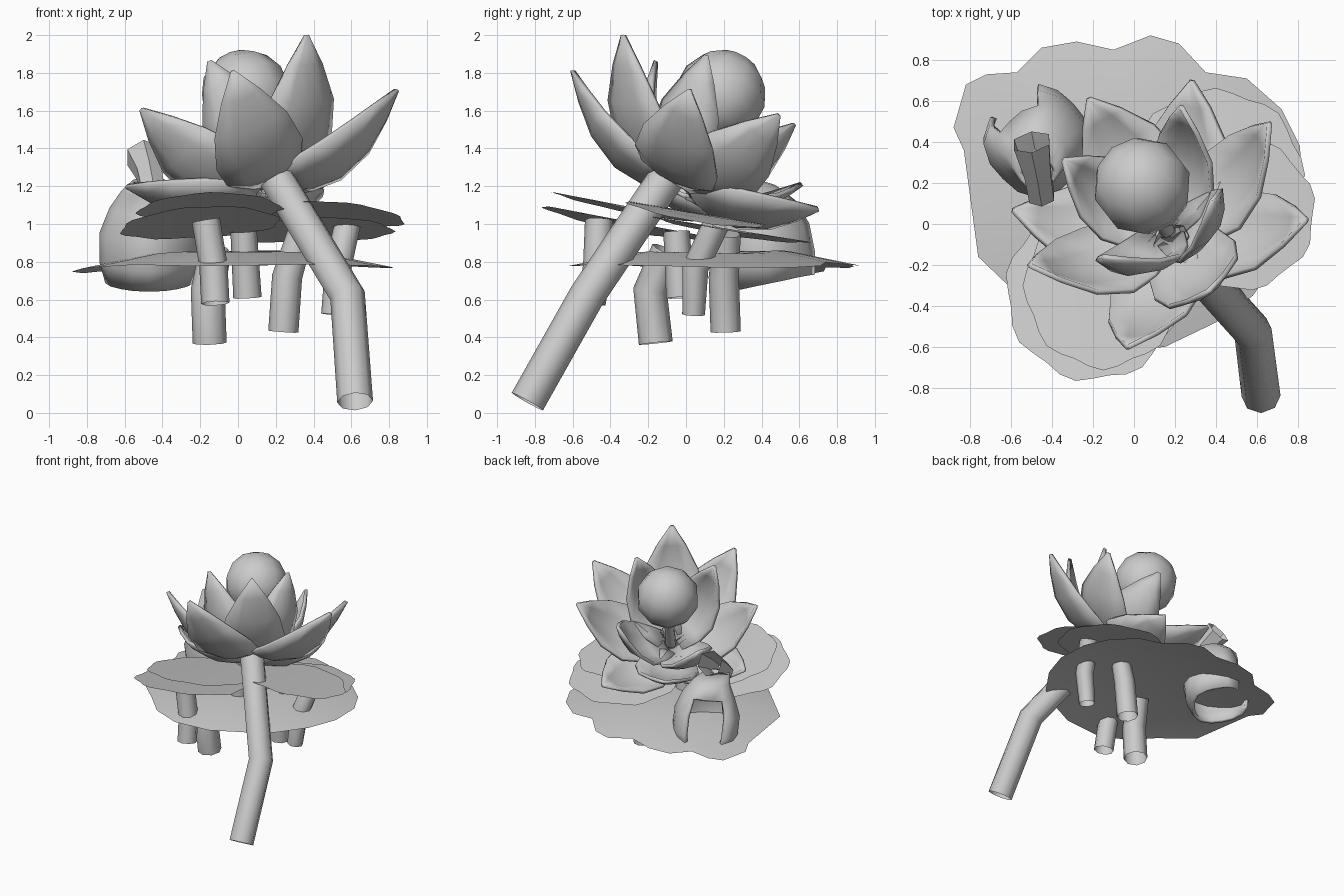
import bpy, bmesh, math
from mathutils import Vector as V

if "Cube" in bpy.data.objects:
    bpy.data.objects.remove(bpy.data.objects["Cube"])

grey = bpy.data.materials.new("plain grey")
grey.diffuse_color = (0.6, 0.6, 0.6, 1)
grey.use_nodes = True
grey.node_tree.nodes["Principled BSDF"].inputs["Base Color"].default_value = grey.diffuse_color


def make(name, bm, smooth=40, thick=0):
    bmesh.ops.recalc_face_normals(bm, faces=bm.faces)
    me = bpy.data.meshes.new(name)
    bm.to_mesh(me)
    bm.free()
    me.materials.append(grey)
    ob = bpy.data.objects.new(name, me)
    bpy.context.collection.objects.link(ob)
    if thick:
        m = ob.modifiers.new("thickness", 'SOLIDIFY')
        m.thickness, m.offset = thick, 0
    bpy.ops.object.select_all(action='DESELECT')
    ob.select_set(True)
    bpy.context.view_layer.objects.active = ob
    bpy.ops.object.shade_smooth_by_angle(angle=math.radians(smooth))
    return ob


def skin(bm, rows, closed=False):
    """Bridge rows of points with quads."""
    vs = [[bm.verts.new(p) for p in r] for r in rows]
    n = len(vs[0])
    for a, b in zip(vs, vs[1:]):
        for i in range(n if closed else n - 1):
            j = (i + 1) % n
            bm.faces.new((a[i], a[j], b[j], b[i]))


def tube(name, pts, radii, sides=8):
    pts = [V(p) for p in pts]
    rows = []
    for i, p in enumerate(pts):
        d = (pts[min(i + 1, len(pts) - 1)] - pts[max(i - 1, 0)]).normalized()
        u = d.cross(V((1, 0, 0))).normalized()
        v = d.cross(u)
        rows.append([p + radii[i] * (u * math.cos(k * math.tau / sides) + v * math.sin(k * math.tau / sides))
                     for k in range(sides)])
    bm = bmesh.new()
    skin(bm, rows, True)
    return make(name, bm, 50)


AXIS = V((-.35, .45, .82)).normalized()
BASE = V((.16, -.03, 1.18))
PROFILE = [(0, .55), (.16, .86), (.35, 1), (.6, .84), (.82, .45), (1, .03)]


def petal(name, tip, half, sag, cup, start=.08):
    tip = V(tip)
    out = tip - BASE
    out = (out - AXIS * out.dot(AXIS)).normalized()
    b = BASE + out * start
    d = tip - b
    side = d.cross(AXIS).normalized()
    up = side.cross(d).normalized()
    rows = []
    for t, w in PROFILE:
        mid = b + d * t - up * sag * math.sin(math.pi * t ** .85)
        rows.append([mid + side * half * w * s + up * cup * w * s * s for s in (-1, -.5, 0, .5, 1)])
    bm = bmesh.new()
    skin(bm, rows)
    return make(name, bm, 40, .025)


# outer and inner petals, by tip position
OUTER = [(.36, -.33, 2.0), (.84, .02, 1.71), (.66, .49, 1.58), (.28, .70, 1.08),
         (-.22, .61, 1.21), (-.59, .07, 1.2), (-.51, -.2, 1.61), (-.03, -.6, 1.81)]
INNER = [(-.15, -.16, 1.86), (.38, .11, 1.89), (.23, .57, 1.53), (-.34, .31, 1.38)]
for i, p in enumerate(OUTER):
    petal(f"outer_petal_{i + 1}", p, .24, .14 if p[2] > 1.3 else .11, .06, .07)
for i, p in enumerate(INNER):
    petal(f"inner_petal_{i + 1}", p, .2, .13, .08, .05)

# flower centre
bm = bmesh.new()
bmesh.ops.create_uvsphere(bm, u_segments=10, v_segments=7, radius=.24)
bmesh.ops.rotate(bm, verts=bm.verts, matrix=AXIS.to_track_quat('Z', 'Y').to_matrix())
bmesh.ops.translate(bm, verts=bm.verts, vec=(.04, .185, 1.685))
make("flower_centre", bm, 60)
tube("centre_stalk", [BASE, (.04, .185, 1.6)], [.04, .035])

# stems
tube("main_stem", [(.62, -.84, .06), (.58, -.525, .62), (.18, -.08, 1.28)], [.095, .095, .095])
tube("pad_stem_front", [(-.12, -.5, .58), (-.13, -.47, .78), (-.17, -.46, 1.02)], [.075, .075, .075])
tube("pad_stem_long", [(-.15, -.16, .37), (-.16, -.19, .65), (-.12, -.1, .86)], [.09, .09, .085])
tube("pad_stem_back", [(.24, .21, .43), (.26, .2, .72), (.33, .22, .95)], [.08, .08, .07])
tube("pad_stem_right", [(.5, .04, .52), (.53, .05, .77), (.58, .16, 1.0)], [.06, .07, .07])
tube("pad_stem_middle", [(.05, -.03, .61), (.03, -.05, .96)], [.075, .07])


def pad(name, outline, centre, height):
    """Thin leaf: fan with a middle ring."""
    c = V(centre)
    rim = [V(p) for p in outline]
    rows = [[(*q, height(q)) for q in (c + (p - c) * f for p in rim)] for f in (1, .55)]
    bm = bmesh.new()
    skin(bm, rows, True)
    bm.verts.ensure_lookup_table()
    bm.faces.new(bm.verts[len(rim):])
    return make(name, bm, 40)


# big lower leaf
LEAF = [(-.88, .47), (-.82, .68), (-.72, .73), (-.57, .74), (-.45, .86), (-.28, .89), (-.1, .85),
        (.08, .92), (.22, .88), (.35, .74), (.55, .71), (.72, .56), (.81, .38), (.82, .12), (.74, -.12),
        (.58, -.35), (.4, -.48), (.15, -.6), (-.15, -.62), (-.38, -.53), (-.53, -.38), (-.76, -.16), (-.83, .36)]
pad("large_leaf", LEAF, (0, .15),
    lambda q: .885 - .12 * max(0, (q - V((0, .15))).length / .85 - .3) / .7)


def scallop(cx, cy, rx, ry, phase, n=32):
    return [(cx + rx * math.cos(a) * k, cy + ry * math.sin(a) * k)
            for a in (i * math.tau / n for i in range(n))
            for k in [1 + .035 * math.cos(8 * a + phase)]]


# upper pads, sloping down to the back: x, y, x radius, y radius, height, x slope, y slope
PADS = {"front_pad_upper": (-.15, -.3, .38, .4, 1.07, .03, -.19),
        "front_pad_lower": (-.2, -.33, .42, .43, .99, .06, -.19),
        "right_pad_upper": (.5, .05, .38, .37, 1.035, -.06, -.17),
        "right_pad_lower": (.4, .24, .42, .41, .95, .03, -.16)}
for i, (name, (x, y, rx, ry, h, sx, sy)) in enumerate(PADS.items()):
    pad(name, scallop(x, y, rx, ry, i * 2), (x, y),
        lambda q: h + sx * (q.x - x) + sy * (q.y - y) + .02 * (1 - ((q.x - x) / rx) ** 2))

# drooping bud: open bell with a gap toward the back left
bm = bmesh.new()
rows = []
for z, r, oy in [(.69, .21, .45), (.8, .24, .42), (.95, .24, .39), (1.08, .19, .37), (1.17, .13, .33), (1.22, .08, .25)]:
    rows.append([V((-.47 + r * math.cos(a) * (1 + .05 * math.cos(4 * a)), oy + r * math.sin(a) * (1 + .05 * math.cos(4 * a)),
                    z + .2 * (math.sin(a) * r)))
                 for a in (k * math.tau / 16 for k in range(16))])
skin(bm, rows, True)
gap = [f for f in bm.faces
       if abs(math.atan2(f.calc_center_median().y - .4, f.calc_center_median().x + .47) - 2.1) < .55
       and f.calc_center_median().z < 1.1]
bmesh.ops.delete(bm, geom=gap, context='FACES')
make("bud_bell", bm, 50, .025)
tube("bud_stem", [(-.45, .13, 1.17), (-.47, .25, 1.27), (-.5, .4, 1.36)], [.07, .075, .1], 6)
